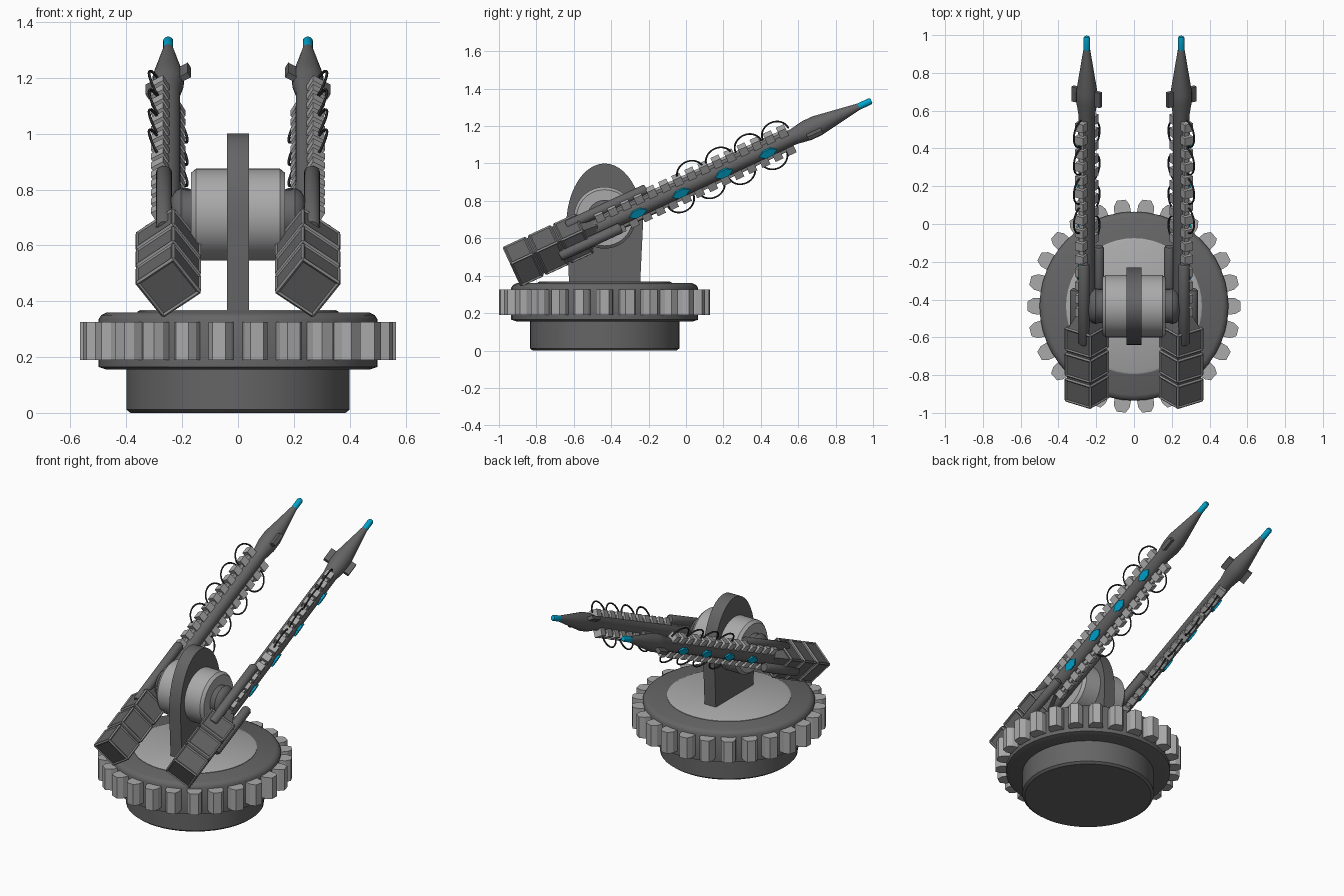
import bpy, bmesh, math
from mathutils import Matrix, Vector

if "Cube" in bpy.data.objects:
    bpy.data.objects.remove(bpy.data.objects["Cube"])

def material(name, rgb):
    m = bpy.data.materials.new(name)
    m.diffuse_color = (*rgb, 1)
    m.use_nodes = True
    m.node_tree.nodes["Principled BSDF"].inputs["Base Color"].default_value = m.diffuse_color
    return m

DARK = material("dark grey", (0.13, 0.13, 0.13))
FRAME = material("mid grey", (0.24, 0.24, 0.24))
LIGHT = material("light grey", (0.40, 0.40, 0.40))
CYAN = material("cyan", (0.0, 0.38, 0.62))
WIRE = material("wire black", (0.04, 0.04, 0.04))

T = Matrix.Translation
def rot(deg, axis):
    return Matrix.Rotation(math.radians(deg), 4, axis)

BASE = T((0, -0.435, 0))                              # turntable centre
ARM = T((0.25, -0.933, 0.4465)) @ rot(24.8, 'X')      # local y runs along the arm
ALONG = rot(-90, 'X')                                 # lathe axis z -> arm axis y
SIDEWAYS = rot(90, 'Y')                               # lathe axis z -> x

def finish(name, bm, mats, mirror=False, smooth=True):
    bmesh.ops.recalc_face_normals(bm, faces=bm.faces)
    me = bpy.data.meshes.new(name)
    bm.to_mesh(me)
    bm.free()
    for m in mats:
        me.materials.append(m)
    ob = bpy.data.objects.new(name, me)
    bpy.context.collection.objects.link(ob)
    if smooth:
        bpy.ops.object.select_all(action='DESELECT')
        ob.select_set(True)
        bpy.context.view_layer.objects.active = ob
        bpy.ops.object.shade_smooth_by_angle(angle=math.radians(35))
    if mirror:
        ob.modifiers.new("mirror", 'MIRROR').use_clip = False
    return ob

def lathe(bm, profile, mat, n=48):
    """Closed solid of revolution from (radius, height) points."""
    rings = []
    for r, z in profile:
        rings.append([bm.verts.new(mat @ Vector((r * math.cos(a), r * math.sin(a), z)))
                      for a in (2 * math.pi * i / n for i in range(n))])
    for a, b in zip(rings, rings[1:]):
        for i in range(n):
            j = (i + 1) % n
            bm.faces.new((a[i], a[j], b[j], b[i]))
    bm.faces.new(rings[0][::-1])
    bm.faces.new(rings[-1])

def box(bm, size, mat):
    return bmesh.ops.create_cube(bm, size=1, matrix=mat @ Matrix.Diagonal((*size, 1)))

def prism(bm, outline, mat, depth):
    """Extrude an xy outline along z."""
    vs = [bm.verts.new(mat @ Vector((x, y, 0))) for x, y in outline]
    top = [bm.verts.new(mat @ Vector((x, y, depth))) for x, y in outline]
    n = len(vs)
    bm.faces.new(vs[::-1])
    bm.faces.new(top)
    for i in range(n):
        j = (i + 1) % n
        bm.faces.new((vs[i], vs[j], top[j], top[i]))

# Turntable: foot, toothed ring and top disc
bm = bmesh.new()
lathe(bm, [(0.385, 0), (0.40, 0.012), (0.40, 0.17)], BASE)
finish("base_foot", bm, [DARK])

bm = bmesh.new()
lathe(bm, [(0.47, 0.155), (0.50, 0.165), (0.50, 0.335), (0.49, 0.35), (0.47, 0.36)], BASE)
finish("gear_disc", bm, [DARK])

bm = bmesh.new()
lathe(bm, [(0.36, 0.35), (0.36, 0.363), (0.35, 0.368)], BASE)
finish("top_disc", bm, [LIGHT])

bm = bmesh.new()
tooth = [(0.48, -0.045), (0.535, -0.042), (0.565, -0.024),
         (0.565, 0.024), (0.535, 0.042), (0.48, 0.045)]
for k in range(26):
    prism(bm, tooth, BASE @ rot(k * 360 / 26, 'Z') @ T((0, 0, 0.19)), 0.135)
finish("gear_teeth", bm, [LIGHT], smooth=False)

# Upright fin with a rounded top
bm = bmesh.new()
fin = [(0.205 * math.cos(a), 0.67 + 0.33 * math.sin(a))
       for a in (math.pi * i / 24 for i in range(25))]
fin += [(-0.19, 0.36), (0.19, 0.36)]
stand = BASE @ T((-0.04, 0, 0)) @ Matrix(((0, 0, 1, 0), (1, 0, 0, 0), (0, 1, 0, 0), (0, 0, 0, 1)))
prism(bm, fin, stand, 0.08)
finish("upright_fin", bm, [DARK])

# Axle hub and its domed pins
hub = BASE @ T((0, 0, 0.71)) @ SIDEWAYS
bm = bmesh.new()
lathe(bm, [(0.15, -0.168), (0.165, -0.15), (0.165, 0.15), (0.15, 0.168)], hub)
finish("axle_hub", bm, [LIGHT])

bm = bmesh.new()
lathe(bm, [(0.09, 0.15), (0.09, 0.19), (0.095, 0.205), (0.085, 0.225), (0.06, 0.24)], hub, 32)
finish("axle_pin", bm, [DARK], True)

# Barrel with flared collar and cone
bm = bmesh.new()
lathe(bm, [(0.045, 0.42), (0.043, 1.66), (0.056, 1.74), (0.056, 1.80), (0.018, 2.045)], ARM @ ALONG, 24)
finish("arm_barrel", bm, [DARK], True)

bm = bmesh.new()
lathe(bm, [(0.018, 2.04), (0.018, 2.11), (0.013, 2.12)], ARM @ ALONG, 16)
finish("arm_tip", bm, [CYAN], True)

# Rear counterweight: three framed segments with sunken dark panels
REAR = ARM @ rot(36, 'Y')
bm = bmesh.new()
for k in range(3):
    seg = bmesh.new()
    box(seg, (0.174, 0.138, 0.174), REAR @ T((0, 0.069 + 0.148 * k, 0)))
    bmesh.ops.bevel(seg, geom=seg.edges[:], offset=0.008, segments=1, affect='EDGES')
    seg.faces.ensure_lookup_table()
    big = sorted(seg.faces, key=lambda f: -f.calc_area())[:6]
    bmesh.ops.inset_individual(seg, faces=big, thickness=0.010, depth=-0.006)
    for f in big:
        f.material_index = 1
    tmp = bpy.data.meshes.new("segment_part")
    seg.to_mesh(tmp)
    seg.free()
    bm.from_mesh(tmp)
    bpy.data.meshes.remove(tmp)
finish("counterweight", bm, [FRAME, DARK], True, False)

bm = bmesh.new()
box(bm, (0.15, 0.40, 0.15), REAR @ T((0, 0.22, 0)))
lathe(bm, [(0.105, 0.42), (0.05, 0.51)], REAR @ ALONG @ rot(45, 'Z'), 4)
finish("counterweight_core", bm, [DARK], True, False)

# Piston tubes leaving the counterweight: (x, z, start, end)
bm = bmesh.new()
for x, z, s0, s1 in [(0.015, 0.075, 0.36, 0.83), (-0.063, -0.035, 0.36, 0.88), (0.06, -0.055, 0.26, 0.62)]:
    lathe(bm, [(0.022, s0), (0.029, s0 + 0.01), (0.029, s1 - 0.01), (0.022, s1)],
          ARM @ T((x, 0, z)) @ ALONG, 16)
finish("piston_tubes", bm, [DARK], True)

# Two opposite rows of blocks along the barrel, with wire loops
blocks, wires = bmesh.new(), bmesh.new()
loops = {30: (1.08, 1.25, 1.42, 1.58), 210: (0.97, 1.15, 1.33, 1.52)}
for angle, centres in loops.items():
    row = ARM @ rot(angle, 'Y')
    for k in range(15):
        s = 0.54 + 0.077 * k
        box(blocks, (0.05, 0.047, 0.05), row @ T((0, s, 0.056)))
    box(blocks, (0.028, 1.09, 0.03), row @ T((0, 1.08, 0.045)))
    for s in centres:
        ring = bmesh.ops.create_circle(wires, segments=6, radius=0.005,
                                       matrix=row @ T((0, s - 0.075, 0.062)))
        edges = list({e for v in ring["verts"] for e in v.link_edges})
        bmesh.ops.spin(wires, geom=edges, cent=row @ Vector((0, s, 0.062)),
                       axis=row.to_3x3() @ Vector((1, 0, 0)), angle=-math.pi, steps=16)
finish("barrel_blocks", blocks, [LIGHT], True, False)
finish("wire_loops", wires, [WIRE], True)

# Cyan lamps on the outer flank, and collar fins on both flanks
FLANK = ARM @ rot(120, 'Y')
bm = bmesh.new()
lamp = [(-0.022, -0.022), (0, -0.052), (0.022, -0.022), (0.022, 0.022), (0, 0.052), (-0.022, 0.022)]
for s in (0.734, 0.988, 1.241, 1.50):
    prism(bm, lamp, FLANK @ T((0, s, 0.03)), 0.021)
finish("flank_lamps", bm, [CYAN], True, False)

bm = bmesh.new()
for angle in (120, -60):
    box(bm, (0.022, 0.085, 0.05), ARM @ rot(angle, 'Y') @ T((0, 1.77, 0.062)))
finish("collar_fins", bm, [DARK], True, False)
